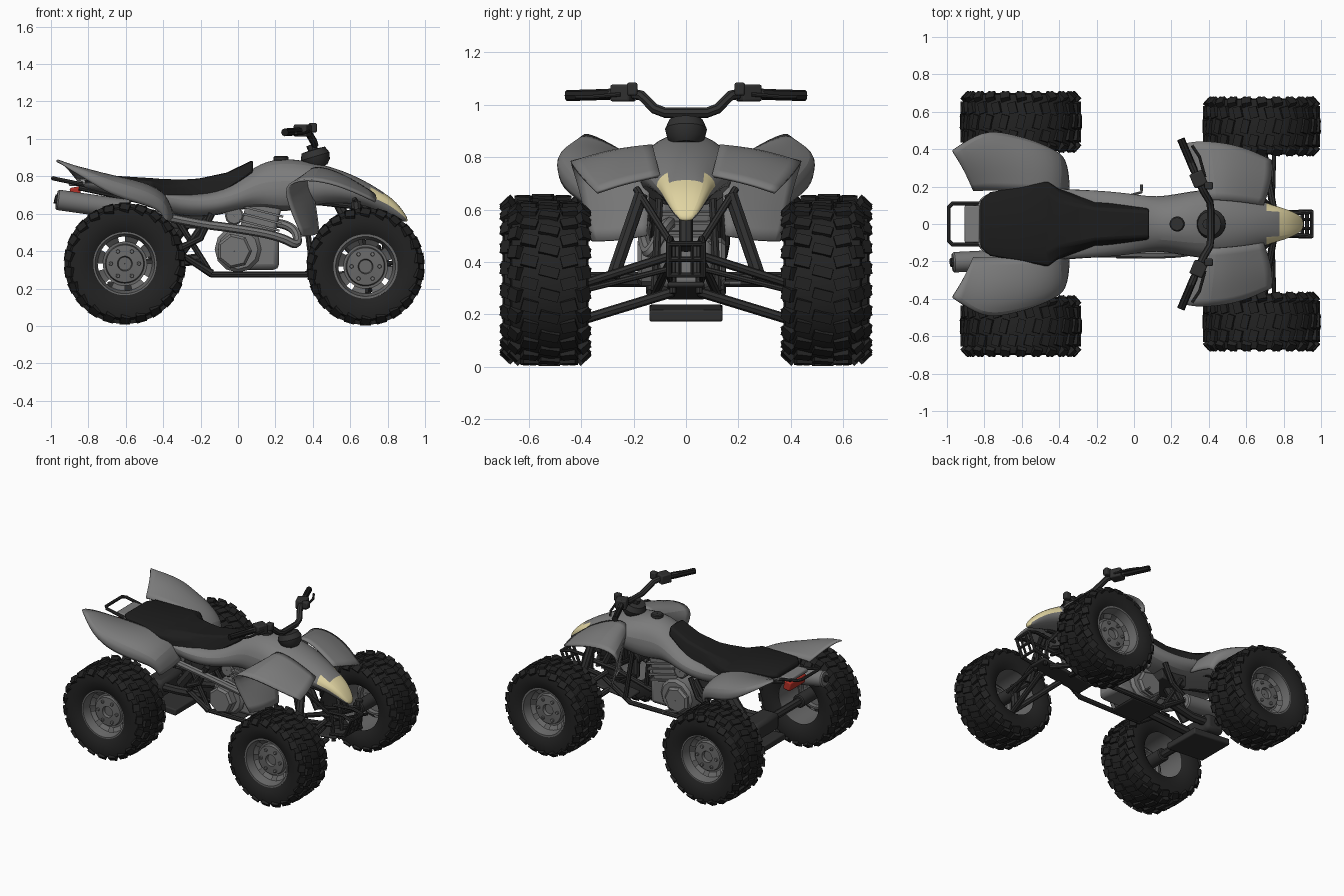
import bpy, bmesh, math
from mathutils import Vector, Matrix

if "Cube" in bpy.data.objects:
    bpy.data.objects.remove(bpy.data.objects["Cube"])

def mat(name, r, g, b):
    m = bpy.data.materials.new(name)
    m.diffuse_color = (r, g, b, 1)
    m.use_nodes = True
    m.node_tree.nodes["Principled BSDF"].inputs["Base Color"].default_value = m.diffuse_color
    return m

BODY = mat("body grey", .2, .2, .2)
RIM = mat("rim grey", .14, .14, .14)
ENGINE = mat("engine grey", .18, .18, .18)
TYRE = mat("tyre black", .016, .016, .016)
SEAT = mat("seat black", .012, .012, .012)
FRAME = mat("frame dark grey", .03, .03, .03)
LAMP = mat("lamp cream", .75, .66, .36)
RED = mat("tail red", .45, .03, .02)

def finish(ob, mats, angle=35):
    for m in mats if isinstance(mats, (list, tuple)) else [mats]:
        ob.data.materials.append(m)
    bpy.context.collection.objects.link(ob)
    bpy.ops.object.select_all(action='DESELECT')
    ob.select_set(True)
    bpy.context.view_layer.objects.active = ob
    bpy.ops.object.shade_smooth_by_angle(angle=math.radians(angle))
    return ob

def mesh(name, verts, faces, mats, angle=35):
    me = bpy.data.meshes.new(name)
    me.from_pydata(verts, [], faces)
    bm = bmesh.new()
    bm.from_mesh(me)
    bmesh.ops.recalc_face_normals(bm, faces=bm.faces)
    bm.to_mesh(me)
    bm.free()
    return finish(bpy.data.objects.new(name, me), mats, angle)

def modifier(ob, kind, **kw):
    m = ob.modifiers.new(kind.lower(), kind)
    for k, v in kw.items():
        setattr(m, k, v)

def smooth(ob):
    modifier(ob, 'SUBSURF', levels=2, render_levels=2, boundary_smooth='PRESERVE_CORNERS')

def box(name, c, s, m, rot=(0, 0, 0), bevel=.008):
    v = [(x * s[0] / 2, y * s[1] / 2, z * s[2] / 2) for x in (-1, 1) for y in (-1, 1) for z in (-1, 1)]
    f = [(0, 1, 3, 2), (4, 6, 7, 5), (0, 4, 5, 1), (2, 3, 7, 6), (0, 2, 6, 4), (1, 5, 7, 3)]
    ob = mesh(name, v, f, m)
    ob.location, ob.rotation_euler = c, rot
    if bevel:
        modifier(ob, 'BEVEL', width=bevel, segments=2)
    return ob

def tube(name, pts, r, m, mirror=False, bend=False):
    cu = bpy.data.curves.new(name, 'CURVE')
    cu.dimensions, cu.bevel_depth, cu.bevel_resolution, cu.use_fill_caps = '3D', r, 2, True
    for s in (1, -1) if mirror else (1,):
        sp = cu.splines.new('NURBS' if bend else 'POLY')
        sp.points.add(len(pts) - 1)
        for p, q in zip(sp.points, pts):
            p.co = (q[0], q[1] * s, q[2], 1)
        if bend:
            sp.use_endpoint_u, sp.order_u = True, 3
    ob = bpy.data.objects.new(name, cu)
    me = bpy.data.meshes.new_from_object(ob)
    me.materials.clear()
    me.name = name
    return finish(bpy.data.objects.new(name, me), m)

def lathe(name, prof, c, m, n=48, skip=None, axis=None):
    """Spin (radius, offset) points round the y axis, or round a given axis."""
    k = len(prof)
    v = [(r * math.cos(2 * math.pi * i / n), y, r * math.sin(2 * math.pi * i / n)) for i in range(n) for r, y in prof]
    f = [(i * k + j, i * k + j + 1, (i + 1) % n * k + j + 1, (i + 1) % n * k + j)
         for i in range(n) for j in range(k - 1) if not (skip and skip(i, j))]
    ob = mesh(name, v, f, m)
    ob.location = c
    if axis:
        ob.rotation_euler = Vector((0, 1, 0)).rotation_difference(Vector(axis)).to_euler()
    return ob

def drum(name, a, b, r, m, n=24):
    a, b = Vector(a), Vector(b)
    h = (b - a).length / 2
    return lathe(name, [(.001, -h), (r * .85, -h), (r, -h + r * .15), (r, h - r * .15), (r * .85, h), (.001, h)],
                 (a + b) / 2, m, n, axis=b - a)

def loft(name, stations, mats, angle=35):
    """Symmetric skin: each station is x plus half-section points from top centre to underside."""
    rings = []
    for x, half in stations:
        right = [(x, -y, z) for y, z in half[1:]]
        rings.append([(x, y, z) for y, z in half] + [(x, 0, half[-1][1])] + right[::-1])
    k = len(rings[0])
    f = [(i * k + j, i * k + (j + 1) % k, (i + 1) * k + (j + 1) % k, (i + 1) * k + j)
         for i in range(len(rings) - 1) for j in range(k)]
    f += [tuple(range(k)), tuple(range((len(rings) - 1) * k, len(rings) * k))]
    return mesh(name, [p for r in rings for p in r], f, mats, angle)

def fender(name, rows):
    k = len(rows[0])
    f = [(i * k + j, i * k + j + 1, (i + 1) * k + j + 1, (i + 1) * k + j) for i in range(len(rows) - 1) for j in range(k - 1)]
    ob = mesh(name, [p for r in rows for p in r], f, BODY)
    smooth(ob)
    modifier(ob, 'SOLIDIFY', thickness=.012, offset=0)
    modifier(ob, 'MIRROR', use_axis=(False, True, False))

# Wheels: tyre, tread blocks, pierced rim
def wheel(name, x, y, z, R, s, w):
    prof = [(.16, -w * .8), (.19, -w * .93), (R * .78, -w), (R * .9, -w * .95), (R - .024, -w * .76), (R - .008, 0)]
    prof += [(r, -o) for r, o in prof[-2::-1]]
    lathe(name + "_tyre", prof, (x, y, z), TYRE)
    bm = bmesh.new()
    n = 22
    for i in range(n):
        # offset from centre, radius, block size (along, across, tall), tilt
        rows = [(0, R - .01, .04, .075, .024, 0, 0), (.075, R - .014, .045, .06, .024, 0, .5), (-.075, R - .014, .045, .06, .024, 0, .5),
                (w - .023, R - .033, .05, .045, .04, -.75, 0), (.023 - w, R - .033, .05, .045, .04, .75, 0)]
        for o, r, a, b, t, tilt, ph in rows:
            m = (Matrix.Rotation(2 * math.pi * (i + ph) / n, 4, 'Y') @ Matrix.Translation((0, o, r))
                 @ Matrix.Rotation(tilt, 4, 'X') @ Matrix.Rotation(.25 * (1 if o > 0 else -1), 4, 'Z') @ Matrix.Diagonal((a, b, t, 1)))
            bmesh.ops.create_cube(bm, size=1, matrix=m)
    me = bpy.data.meshes.new(name + "_tread")
    bm.to_mesh(me)
    bm.free()
    ob = finish(bpy.data.objects.new(name + "_tread", me), TYRE)
    ob.location = (x, y, z)
    rim = [(.16, -.12), (.178, -.13), (.172, .13), (.16, .13), (.152, .10), (.145, .07), (.118, .05), (.105, .05), (.1, .075), (.04, .08), (.035, .06), (.001, .06)]
    lathe(name + "_rim", [(r, o * s) for r, o in rim], (x, y, z), RIM, 48, lambda i, j: j == 5 and i % 6 in (0, 1))
    for i in range(6):
        a = i * math.pi / 3
        c = Vector((x + .075 * math.cos(a), y, z + .075 * math.sin(a)))
        drum(name + "_bolt", c + Vector((0, .07 * s, 0)), c + Vector((0, .09 * s, 0)), .011, ENGINE, 8)
    drum(name + "_hub", (x, y - .13 * s, z), (x, y + .045 * s, z), .045, FRAME)

for s, side in ((1, "left"), (-1, "right")):
    wheel("front_wheel_" + side, .682, .522 * s, .318, .314, s, .15)
    wheel("rear_wheel_" + side, -.605, .546 * s, .333, .324, s, .155)

# Bodywork from tail to nose, with the lamp on the nose tip
body = loft("body_shell", [
    (-.88, [(0, .765), (.12, .77), (.18, .78), (.15, .735)]), (-.6, [(0, .75), (.16, .755), (.215, .77), (.17, .69)]),
    (-.35, [(0, .70), (.14, .70), (.2, .69), (.17, .58)]), (-.15, [(0, .71), (.1, .71), (.19, .675), (.17, .58)]),
    (0, [(0, .79), (.09, .765), (.17, .71), (.155, .62)]), (.12, [(0, .88), (.08, .865), (.15, .78), (.14, .64)]),
    (.25, [(0, .905), (.1, .885), (.175, .79), (.16, .60)]), (.42, [(0, .88), (.11, .865), (.215, .79), (.17, .65)]),
    (.6, [(0, .82), (.08, .81), (.18, .74), (.13, .66)]), (.72, [(0, .755), (.07, .745), (.125, .685), (.07, .62)]),
    (.775, [(0, .718), (.075, .71), (.105, .67), (.06, .60)]),
    (.85, [(0, .665), (.06, .66), (.075, .62), (.04, .57)]), (.91, [(0, .575), (.025, .575), (.033, .565), (.025, .55)])], [BODY, LAMP])
# The lamp wraps further back on the flanks than on top
for p in body.data.polygons:
    c = p.center
    if p.normal.z > -.35 and (c.x > .78 or (c.x > .73 and abs(c.y) > .07)):
        p.material_index = 1
smooth(body)

seat = loft("seat", [
    (-.82, [(0, .795), (.1, .795), (.13, .785), (.11, .75)]), (-.77, [(0, .81), (.13, .81), (.175, .795), (.15, .74)]),
    (-.46, [(0, .79), (.15, .79), (.23, .77), (.215, .70)]), (-.40, [(0, .785), (.12, .785), (.18, .745), (.19, .685)]),
    (-.29, [(0, .783), (.1, .783), (.13, .75), (.155, .67)]), (-.21, [(0, .788), (.085, .787), (.1, .755), (.125, .675)]),
    (-.06, [(0, .82), (.075, .817), (.085, .80), (.105, .725)]), (.08, [(0, .888), (.068, .882), (.075, .87), (.085, .82)])], SEAT)
modifier(seat, 'BEVEL', width=.012, segments=2)
drum("fuel_cap", (.23, 0, .88), (.23, 0, .908), .04, FRAME)

fender("front_fenders", [
    [(.43, .15, .50), (.40, .27, .48), (.345, .36, .48)], [(.41, .14, .68), (.34, .30, .66), (.265, .40, .66)],
    [(.36, .13, .83), (.30, .28, .79), (.25, .435, .77)], [(.43, .13, .855), (.42, .29, .845), (.40, .445, .79)],
    [(.56, .12, .81), (.57, .27, .795), (.58, .415, .74)], [(.69, .10, .73), (.74, .24, .70), (.735, .34, .665)]])
fender("rear_fenders", [
    [(-.35, .16, .60), (-.35, .25, .58), (-.37, .345, .56), (-.39, .34, .55)],
    [(-.39, .17, .71), (-.37, .28, .70), (-.38, .385, .67), (-.41, .375, .62)],
    [(-.50, .18, .765), (-.50, .32, .77), (-.52, .45, .735), (-.54, .44, .66)],
    [(-.65, .18, .78), (-.65, .34, .805), (-.67, .49, .775), (-.68, .475, .70)],
    [(-.80, .18, .785), (-.81, .36, .85), (-.81, .51, .825), (-.81, .495, .785)],
    [(-.86, .18, .78), (-.92, .31, .86), (-.965, .38, .888), (-.97, .39, .88)]])

# Steering
tube("handlebar", [(.26, .43, 1.035), (.35, .22, 1.045), (.375, .17, 1.035), (.405, .12, .985), (.41, .08, .97), (.41, -.08, .97),
                   (.405, -.12, .985), (.375, -.17, 1.035), (.35, -.22, 1.045), (.26, -.43, 1.035)], .02, FRAME)
tube("grip", [(.25, .455, 1.035), (.32, .29, 1.04)], .021, SEAT, True)
tube("brake_lever", [(.38, .25, 1.04), (.35, .36, 1.03), (.31, .42, 1.03)], .008, FRAME, True)
for s in (1, -1):
    box("switch_block", (.345, .24 * s, 1.045), (.075, .08, .065), FRAME, (0, 0, .4 * s))
    box("lever_reservoir", (.4, .205 * s, 1.06), (.045, .04, .05), FRAME)
lathe("instrument_pod", [(.001, -.05), (.05, -.05), (.072, -.025), (.08, .01), (.065, .045), (.001, .05)],
      (.415, 0, .897), FRAME, 24, axis=(-.3, 0, 1))
tube("steering_column", [(.39, 0, .97), (.46, 0, .8), (.64, 0, .45)], .027, FRAME)

# Frame rails, engine cradle and front subframe
tube("lower_rail", [(-.32, .1, .56), (-.14, .12, .275), (.36, .12, .275), (.62, .07, .38), (.8, .06, .4)], .017, FRAME, True)
tube("upper_rail", [(-.85, .1, .74), (-.3, .12, .62), (.25, .1, .68), (.7, .06, .63)], .015, FRAME, True)
tube("rear_strut", [(-.16, .13, .58), (-.3, .13, .38), (-.14, .13, .28)], .022, FRAME, True)
tube("heel_guard", [(-.3, .14, .42), (-.2, .15, .47), (-.14, .15, .6)], .018, FRAME, True)
tube("down_tube", [(.35, .1, .68), (.4, .12, .29)], .016, FRAME, True)
tube("nose_strut", [(.62, .19, .68), (.78, .05, .46), (.8, .05, .28)], .014, FRAME, True)
box("front_skid_plate", (.62, 0, .29), (.42, .14, .02), FRAME, (0, -.12, 0))
box("belly_plate", (-.02, 0, .268), (.24, .22, .015), FRAME)
tube("bumper_loop", [(.78, .06, .33), (.9, .065, .35), (.95, .065, .47), (.88, .06, .49), (.72, .055, .48)], .012, FRAME, True)
for x, z in ((.9, .35), (.925, .41), (.95, .47)):
    tube("bumper_bar", [(x, -.065, z), (x, .065, z)], .01, FRAME)
tube("bumper_upright", [(.9, .025, .35), (.95, .025, .47)], .008, FRAME, True)

# Front suspension arms, shocks, tie rods
for x in (.58, .75):
    tube("lower_arm", [(x, .05, .285), (.69, .41, .175)], .019, FRAME, True)
    tube("upper_arm", [(x, .07, .42), (.69, .4, .315)], .017, FRAME, True)
tube("tie_rod", [(.74, .04, .38), (.75, .4, .29)], .011, FRAME, True)
tube("front_shock", [(.63, .17, .66), (.67, .28, .34)], .027, FRAME, True)
tube("steering_knuckle", [(.68, .4, .18), (.68, .41, .37)], .026, FRAME, True)

# Rear swingarm, axle and shock
tube("swingarm", [(-.2, .1, .36), (-.42, .08, .33), (-.6, .09, .33)], .03, FRAME, True)
tube("rear_axle", [(-.605, -.5, .333), (-.605, .5, .333)], .028, FRAME)
box("axle_carrier", (-.59, 0, .32), (.14, .26, .12), FRAME, bevel=.025)
box("swingarm_skid", (-.55, 0, .205), (.3, .28, .045), FRAME, (0, .07, 0))
tube("rear_shock", [(-.22, 0, .64), (-.45, 0, .34)], .04, FRAME)

# Engine, exhaust and pedals
drum("crankcase", (0, -.125, .41), (0, .125, .41), .125, ENGINE, 12)
drum("clutch_cover", (-.02, -.185, .4), (-.02, .15, .4), .095, ENGINE, 7)
box("gearbox", (.1, 0, .4), (.24, .2, .2), ENGINE, bevel=.03)
box("cylinder_block", (.12, 0, .57), (.19, .2, .2), ENGINE, (0, .25, 0), .02)
for i in range(4):
    box("cooling_fin", (.105 + i * .01, 0, .5 + i * .037), (.22, .22, .012), ENGINE, (0, .25, 0), 0)
drum("carburettor", (-.02, -.1, .59), (-.02, .1, .59), .05, ENGINE, 12)
box("air_box", (-.26, 0, .58), (.2, .2, .12), FRAME)
tube("exhaust_pipe", [(.2, -.06, .55), (.3, -.08, .54), (.33, -.14, .42), (.22, -.16, .48), (0, -.16, .52), (-.25, -.15, .55), (-.6, -.19, .63)], .024, ENGINE, bend=True)
drum("muffler", (-.58, -.185, .62), (-.97, -.205, .675), .055, ENGINE)
tube("muffler_tip", [(-.96, -.205, .675), (-.98, -.206, .68)], .025, FRAME)
tube("shift_lever", [(-.03, .15, .32), (.04, .17, .32), (.04, .21, .32)], .008, ENGINE)

# Tail: grab bar and red lamp
tube("grab_bar", [(-.8, .11, .75), (-.97, .11, .785), (-.99, .09, .79), (-.99, -.09, .79), (-.97, -.11, .785), (-.8, -.11, .75)], .011, FRAME)
box("tail_cowl", (-.865, 0, .762), (.08, .2, .028), BODY)
box("tail_lamp", (-.868, 0, .71), (.055, .18, .065), RED, (0, -.2, 0))
